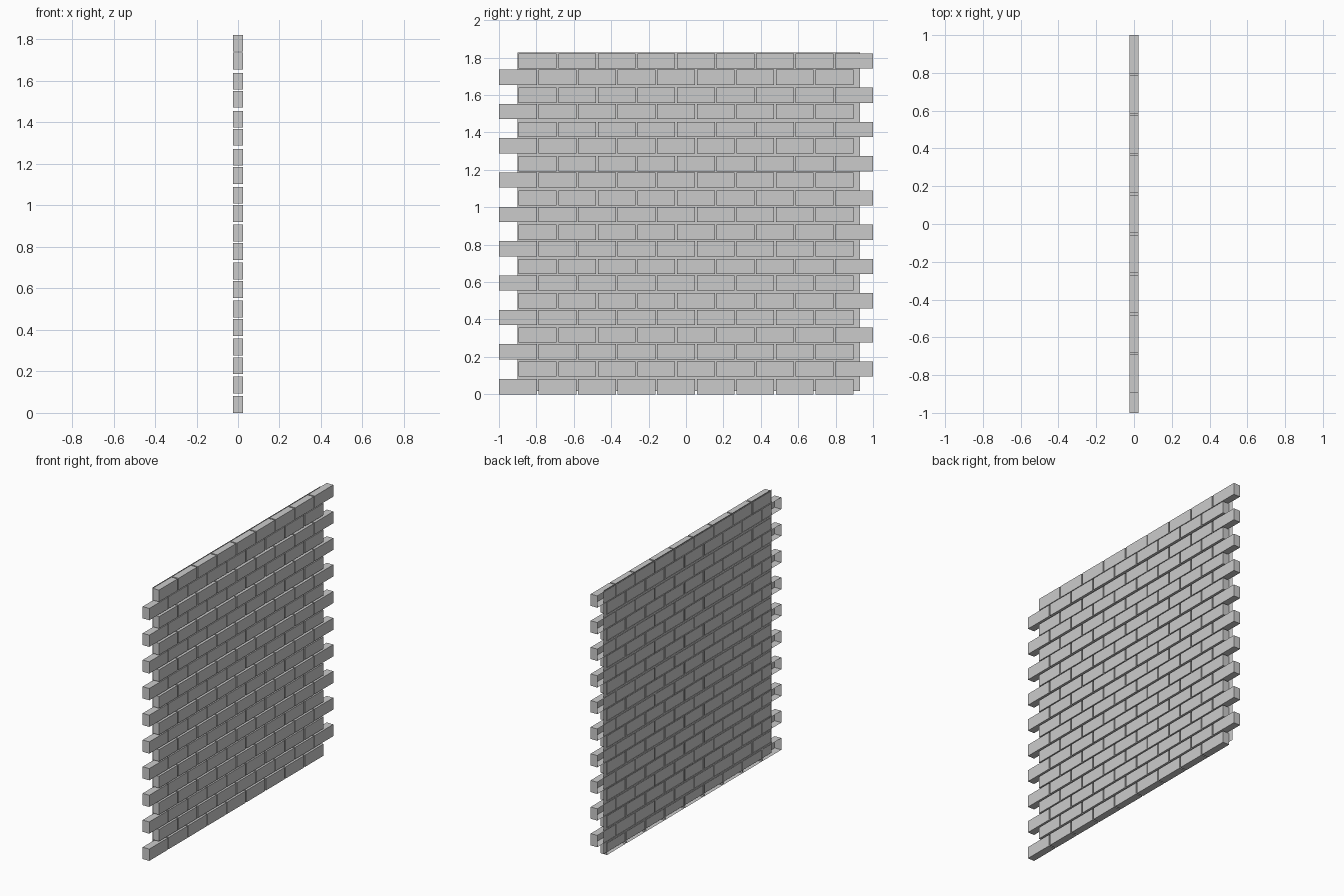
import bpy, bmesh
from mathutils import Matrix, Vector

if "Cube" in bpy.data.objects:
    bpy.data.objects.remove(bpy.data.objects["Cube"])

DEPTH, LENGTH, HEIGHT = 0.05, 0.2025, 0.081   # one brick
PITCH_Y, PER_COURSE, COURSES = 0.2115, 9, 20
BACK = Vector((-1, 0, 0))


def make_object(name, bm):
    mesh = bpy.data.meshes.new(name)
    bm.to_mesh(mesh)
    bm.free()
    obj = bpy.data.objects.new(name, mesh)
    bpy.context.collection.objects.link(obj)
    return obj


def add_brick(bm, y, z):
    """Brick shell starting at (y, z), open at the back."""
    centre = Matrix.Translation((0, y + LENGTH / 2, z + HEIGHT / 2))
    size = Matrix.Diagonal((DEPTH, LENGTH, HEIGHT, 1))
    verts = bmesh.ops.create_cube(bm, size=1, matrix=centre @ size)["verts"]
    bm.normal_update()
    faces = {f for v in verts for f in v.link_faces}
    back = [f for f in faces if f.normal.dot(BACK) > 0.9]
    bmesh.ops.delete(bm, geom=back, context='FACES_ONLY')


# Courses in running bond, alternately flush left and flush right
for row in range(COURSES):
    pair = row // 2
    if row % 2:
        y0, z0 = 1 - (PITCH_Y * (PER_COURSE - 1) + LENGTH), 0.094 + 0.183 * pair
    else:
        y0, z0 = -1, 0.1835 * pair + (0.0035 if pair else 0)
    bm = bmesh.new()
    for i in range(PER_COURSE):
        add_brick(bm, y0 + i * PITCH_Y, z0)
    make_object(f"brick_course_{row + 1:02d}", bm)

# Thin mortar sheet just inside the back of the bricks
bm = bmesh.new()
corners = [(-0.9, 0.018), (0.93, 0.018), (0.93, 1.828), (-0.9, 1.828)]
bm.faces.new([bm.verts.new((-0.022, y, z)) for y, z in corners])
make_object("mortar_sheet", bm)
